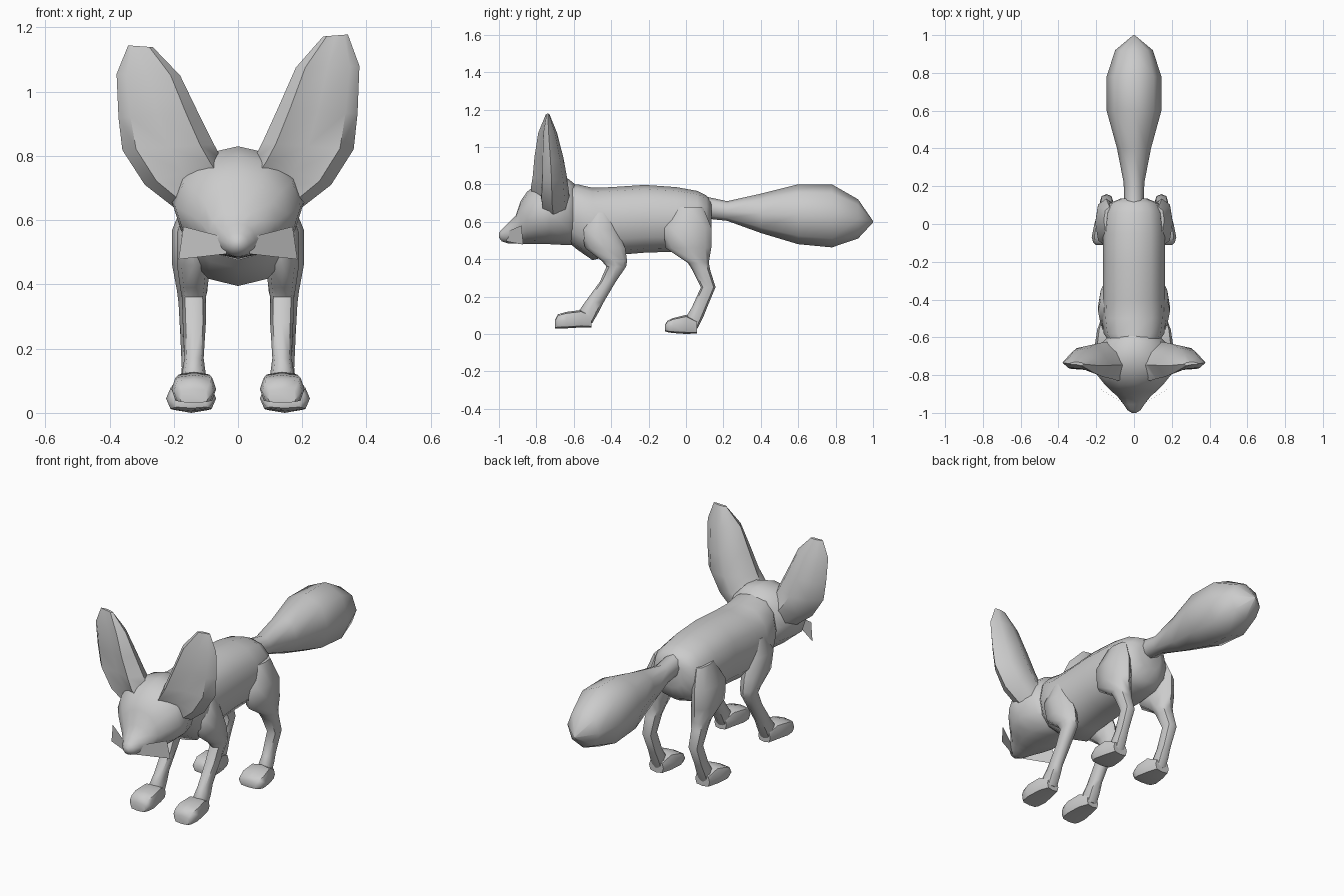
import bpy, bmesh
from math import sin, cos, pi, radians, copysign


def skin(name, rings, angle=50):
    """Bridge equal-sized rings of points into one closed, smooth-shaded part."""
    bm = bmesh.new()
    vs = [[bm.verts.new(p) for p in r] for r in rings]
    n = len(vs[0])
    for a, b in zip(vs, vs[1:]):
        for i in range(n):
            j = (i + 1) % n
            bm.faces.new((a[i], a[j], b[j], b[i]))
    bm.faces.new(vs[0])
    bm.faces.new(vs[-1])
    bmesh.ops.recalc_face_normals(bm, faces=bm.faces)
    me = bpy.data.meshes.new(name)
    bm.to_mesh(me)
    bm.free()
    ob = bpy.data.objects.new(name, me)
    bpy.context.collection.objects.link(ob)
    bpy.ops.object.select_all(action='DESELECT')
    ob.select_set(True)
    bpy.context.view_layer.objects.active = ob
    bpy.ops.object.shade_smooth_by_angle(angle=radians(angle))
    return ob


def loft(name, axis, rows, n=12, power=2.3, side=1, angle=50):
    """rows: (position on axis, x min, x max, other min, other max)"""
    rings = []
    for p, x0, x1, o0, o1 in rows:
        ring = []
        for k in range(n):
            c, s = cos(2 * pi * k / n), sin(2 * pi * k / n)
            c = copysign(abs(c) ** (2 / power), c)
            s = copysign(abs(s) ** (2 / power), s)
            x = side * ((x0 + x1) / 2 + c * (x1 - x0) / 2)
            o = (o0 + o1) / 2 + s * (o1 - o0) / 2
            ring.append((x, p, o) if axis == 'y' else (x, o, p))
        rings.append(ring)
    return skin(name, rings, angle)


def central(name, rows, **kw):
    """rows: (y, half width, z bottom, z top)"""
    return loft(name, 'y', [(y, -w, w, b, t) for y, w, b, t in rows], **kw)


# torso from rump to neck
central('body', [
    (0.135, 0.07, 0.55, 0.71), (0.11, 0.13, 0.48, 0.74), (0.06, 0.155, 0.45, 0.765),
    (-0.05, 0.165, 0.44, 0.785), (-0.22, 0.165, 0.435, 0.797), (-0.40, 0.165, 0.42, 0.785),
    (-0.50, 0.17, 0.395, 0.782), (-0.58, 0.16, 0.45, 0.80), (-0.64, 0.12, 0.50, 0.80)])

# head tapering into the snout
central('head', [
    (-0.58, 0.12, 0.48, 0.79), (-0.63, 0.17, 0.475, 0.83), (-0.73, 0.205, 0.48, 0.83),
    (-0.80, 0.195, 0.48, 0.80), (-0.85, 0.155, 0.48, 0.76), (-0.885, 0.12, 0.482, 0.71),
    (-0.91, 0.09, 0.483, 0.635), (-0.955, 0.055, 0.485, 0.59), (-0.985, 0.035, 0.495, 0.56),
    (-1.0, 0.012, 0.515, 0.54)], power=2)

# bushy tail
central('tail', [
    (0.08, 0.05, 0.62, 0.74), (0.22, 0.055, 0.605, 0.71), (0.40, 0.09, 0.54, 0.75),
    (0.60, 0.145, 0.48, 0.80), (0.78, 0.145, 0.463, 0.80), (0.92, 0.10, 0.51, 0.72),
    (1.0, 0.004, 0.596, 0.604)], n=8, power=2.1)

# ear levels: inner x, z, outer x, z, y front, y back
EAR = [(0.03, 0.75, 0.20, 0.64, -0.82, -0.62),
       (0.05, 0.79, 0.29, 0.71, -0.83, -0.625),
       (0.075, 0.84, 0.36, 0.82, -0.82, -0.635),
       (0.125, 0.95, 0.372, 0.93, -0.81, -0.655),
       (0.18, 1.075, 0.378, 1.08, -0.79, -0.69),
       (0.265, 1.172, 0.342, 1.178, -0.75, -0.73)]
# ring shape: fraction from inner to outer edge, fraction from back to front
EAR_RING = [(0, 0.6), (0.15, 1.0), (0.5, 0.75), (0.85, 0.72),
            (1, 0.45), (0.8, 0.12), (0.45, 0.0), (0.12, 0.25)]


def ear(name, side, stretch):
    rings = []
    for x0, z0, x1, z1, yf, yb in EAR:
        ring = []
        for t, f in EAR_RING:
            z = z0 + (z1 - z0) * t
            if z > 0.8:
                z = 0.8 + (z - 0.8) * stretch
            ring.append((side * (x0 + (x1 - x0) * t), yb + (yf - yb) * f, z))
        rings.append(ring)
    skin(name, rings, 45)


ear('ear_right', 1, 1.0)
ear('ear_left', -1, 0.91)

for side, tag in ((1, 'right'), (-1, 'left')):
    # front leg from shoulder to ankle
    loft('front_leg_' + tag, 'z', [
        (0.65, 0.10, 0.16, -0.51, -0.40), (0.56, 0.08, 0.19, -0.56, -0.37),
        (0.46, 0.085, 0.19, -0.54, -0.325), (0.39, 0.095, 0.18, -0.45, -0.315),
        (0.36, 0.10, 0.175, -0.425, -0.32), (0.28, 0.10, 0.172, -0.46, -0.375),
        (0.17, 0.107, 0.167, -0.54, -0.44), (0.12, 0.10, 0.175, -0.575, -0.465),
        (0.06, 0.10, 0.175, -0.57, -0.50)], n=8, side=side)
    loft('front_paw_' + tag, 'y', [
        (-0.505, 0.10, 0.175, 0.035, 0.10), (-0.56, 0.08, 0.195, 0.035, 0.128),
        (-0.64, 0.068, 0.207, 0.03, 0.118), (-0.685, 0.075, 0.20, 0.03, 0.105),
        (-0.70, 0.09, 0.185, 0.03, 0.075)], n=8, power=3.5, side=side)
    # hind leg from thigh to ankle
    loft('hind_leg_' + tag, 'z', [
        (0.68, 0.10, 0.16, -0.05, 0.09), (0.57, 0.09, 0.205, -0.12, 0.135),
        (0.46, 0.09, 0.205, -0.11, 0.135), (0.38, 0.095, 0.19, 0.01, 0.122),
        (0.34, 0.105, 0.185, 0.035, 0.13), (0.25, 0.11, 0.18, 0.08, 0.158),
        (0.14, 0.115, 0.175, 0.03, 0.112), (0.09, 0.11, 0.18, 0.0, 0.092),
        (0.03, 0.11, 0.18, 0.0, 0.062)], n=8, side=side)
    loft('hind_paw_' + tag, 'y', [
        (0.06, 0.10, 0.19, 0.003, 0.07), (0.0, 0.08, 0.21, 0.0, 0.102),
        (-0.07, 0.068, 0.224, 0.005, 0.085), (-0.10, 0.075, 0.215, 0.01, 0.07),
        (-0.112, 0.09, 0.20, 0.015, 0.05)], n=8, power=3.5, side=side)
    # flat whisker card beside the snout
    card = bpy.data.meshes.new('whiskers_' + tag)
    card.from_pydata([(side * 0.035, -0.96, 0.495), (side * 0.185, -0.87, 0.478),
                      (side * 0.17, -0.88, 0.58), (side * 0.045, -0.955, 0.548)],
                     [], [(0, 1, 2, 3)])
    bpy.context.collection.objects.link(bpy.data.objects.new('whiskers_' + tag, card))
